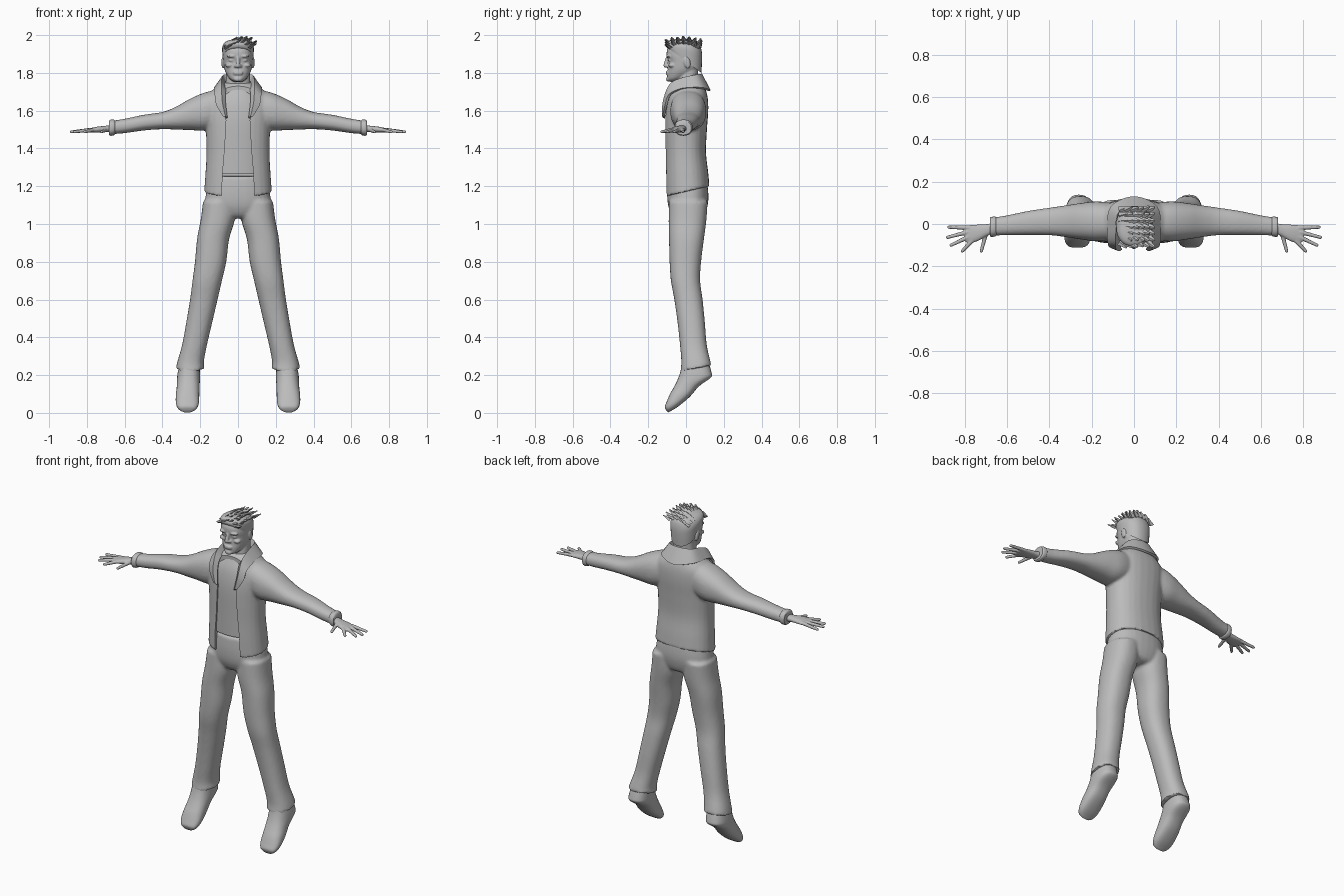
import bpy, bmesh, math, random
from mathutils import Vector, Matrix

if "Cube" in bpy.data.objects:
    bpy.data.objects.remove(bpy.data.objects["Cube"])
random.seed(4)

grey = bpy.data.materials.new("plain_grey")
grey.use_nodes = True
grey.diffuse_color = (0.5, 0.5, 0.5, 1)
grey.node_tree.nodes["Principled BSDF"].inputs["Base Color"].default_value = (0.5, 0.5, 0.5, 1)


def spline(rows, steps=4):
    """Catmull-Rom interpolation of rows of numbers."""
    out = []
    last = len(rows) - 1
    for i in range(last):
        a, b, c, d = (rows[max(0, min(last, i + k))] for k in (-1, 0, 1, 2))
        for s in range(steps):
            t = s / steps
            out.append([q + 0.5 * t * (r - p + t * (2*p - 5*q + 4*r - e + t * (3*(q - r) + e - p)))
                        for p, q, r, e in zip(a, b, c, d)])
    return out + [list(rows[-1])]


def loft(bm, rows, across="x", flip=1, sides=28, power=2.3):
    """Skin closed rings. across x: (x, front y, z, back y, z, half width);
    across y: (x, y, top z, bottom z, half width)."""
    def bend(s):
        return math.copysign(abs(s) ** (2 / power), s)
    rings = []
    for r in spline(rows):
        if across == "x":
            x, fy, fz, by, bz, w = r
            c, u, v = Vector((x, (fy + by) / 2, (fz + bz) / 2)), Vector((0, (fy - by) / 2, (fz - bz) / 2)), Vector((w, 0, 0))
        else:
            x, y, top, low, w = r
            c, u, v = Vector((x, y, (top + low) / 2)), Vector((0, 0, (top - low) / 2)), Vector((0, w, 0))
        ring = []
        for k in range(sides):
            a = math.tau * k / sides
            p = c + u * bend(math.cos(a)) + v * bend(math.sin(a))
            ring.append(bm.verts.new((p.x * flip, p.y, p.z)))
        rings.append(ring)
    for a, b in zip(rings, rings[1:]):
        for k in range(sides):
            bm.faces.new((a[k], a[k - 1], b[k - 1], b[k]))
    bm.faces.new(rings[0])
    bm.faces.new(rings[-1])


def ball(bm, pos, size, tilt=0):
    m = Matrix.Translation(pos) @ Matrix.Rotation(tilt, 4, "X") @ Matrix.Diagonal((*size, 1))
    bmesh.ops.create_uvsphere(bm, u_segments=16, v_segments=10, radius=1, matrix=m)


def rod(bm, a, b, r1, r2, sides=10, flat=1):
    a, b = Vector(a), Vector(b)
    turn = (b - a).to_track_quat("Z", "Y").to_matrix().to_4x4()
    m = Matrix.Translation((a + b) / 2) @ turn @ Matrix.Diagonal((1, flat, 1, 1))
    bmesh.ops.create_cone(bm, cap_ends=True, segments=sides, radius1=r1, radius2=r2,
                          depth=(b - a).length, matrix=m)


def finish(name, bm, voxel=0, smooth=4, cutter=None, thick=0, angle=40):
    bmesh.ops.recalc_face_normals(bm, faces=bm.faces)
    mesh = bpy.data.meshes.new(name)
    bm.to_mesh(mesh)
    bm.free()
    ob = bpy.data.objects.new(name, mesh)
    bpy.context.scene.collection.objects.link(ob)
    if voxel:
        m = ob.modifiers.new("fuse", "REMESH")
        m.mode, m.voxel_size = "VOXEL", voxel
        m = ob.modifiers.new("relax", "SMOOTH")
        m.factor, m.iterations = 0.5, smooth
    if cutter:
        m = ob.modifiers.new("opening", "BOOLEAN")
        m.operation, m.solver, m.object = "DIFFERENCE", "EXACT", cutter
    if thick:
        m = ob.modifiers.new("cloth", "SOLIDIFY")
        m.thickness, m.offset = thick, 0
    if ob.modifiers:
        dg = bpy.context.evaluated_depsgraph_get()
        baked = bpy.data.meshes.new_from_object(ob.evaluated_get(dg))
        ob.modifiers.clear()
        ob.data = baked
    ob.data.materials.clear()
    ob.data.materials.append(grey)
    for o in bpy.context.selected_objects:
        o.select_set(False)
    ob.select_set(True)
    bpy.context.view_layer.objects.active = ob
    bpy.ops.object.shade_smooth_by_angle(angle=math.radians(angle))
    return ob


# Trousers: pelvis and both legs fused
bm = bmesh.new()
loft(bm, [(0, -.095, 1.25, .10, 1.27, .15), (0, -.1, 1.17, .115, 1.2, .165),
          (0, -.095, 1.1, .118, 1.12, .172), (0, -.075, 1.05, .1, 1.05, .13),
          (0, -.05, 1.03, .07, 1.03, .07)])
leg = [(.1, -.09, 1.12, .115, 1.12, .085), (.108, -.092, 1.02, .108, 1.02, .09),
       (.132, -.09, .92, .095, .92, .085), (.145, -.087, .8, .08, .8, .083),
       (.163, -.08, .7, .075, .7, .078), (.181, -.062, .6, .088, .6, .073),
       (.205, -.045, .48, .1, .48, .069), (.23, -.032, .36, .11, .36, .066),
       (.25, -.025, .27, .128, .28, .07), (.253, -.03, .22, .135, .25, .076)]
for s in (1, -1):
    loft(bm, leg, flip=s)
finish("trousers", bm, voxel=.009)

# Shoes, toes pointing down
shoe = [(.255, -.02, .28, .115, .28, .05), (.26, -.028, .225, .135, .215, .058),
        (.262, -.045, .175, .132, .187, .061), (.264, -.065, .135, .07, .142, .06),
        (.267, -.085, .1, .02, .085, .062), (.268, -.102, .06, -.04, .035, .06),
        (.268, -.112, .033, -.08, .01, .046), (.268, -.105, .013, -.095, .002, .022)]
for s, side in ((1, "left"), (-1, "right")):
    bm = bmesh.new()
    loft(bm, shoe, flip=s, power=2.5)
    finish(side + "_shoe", bm)

# Shirt under the jacket
bm = bmesh.new()
loft(bm, [(0, -.106, 1.265, .09, 1.28, .145), (0, -.107, 1.4, .09, 1.4, .145),
          (0, -.107, 1.55, .09, 1.55, .15), (0, -.092, 1.65, .09, 1.66, .13),
          (0, -.066, 1.71, .08, 1.72, .085)])
finish("shirt", bm)

# Wedge that opens the jacket front
bm = bmesh.new()
edge = [(.085, 1.1), (.083, 1.25), (.07, 1.4), (.062, 1.55), (.08, 1.66), (.09, 1.8)]
outline = [(x, z) for x, z in edge] + [(-x, z) for x, z in reversed(edge)]
face = bm.faces.new([bm.verts.new((x, -.2, z)) for x, z in outline])
ext = bmesh.ops.extrude_face_region(bm, geom=[face])
bmesh.ops.translate(bm, vec=(0, .135, 0), verts=[v for v in ext["geom"] if isinstance(v, bmesh.types.BMVert)])
opening = finish("opening_cutter", bm)
opening.hide_render = True

# Jacket body with sleeves
bm = bmesh.new()
loft(bm, [(0, -.112, 1.145, .124, 1.2, .179), (0, -.114, 1.25, .118, 1.27, .173),
          (0, -.114, 1.36, .106, 1.38, .167), (0, -.116, 1.48, .111, 1.5, .17),
          (0, -.113, 1.58, .118, 1.6, .18), (0, -.1, 1.66, .115, 1.67, .175),
          (0, -.077, 1.715, .1, 1.72, .125), (0, -.05, 1.745, .075, 1.755, .075)])
sleeve = [(.08, .01, 1.715, 1.52, .085), (.17, .012, 1.698, 1.495, .095),
          (.25, .013, 1.665, 1.497, .086), (.33, .013, 1.62, 1.5, .074),
          (.4, .012, 1.593, 1.502, .065), (.5, .005, 1.578, 1.495, .057),
          (.6, -.006, 1.557, 1.481, .047), (.665, -.012, 1.547, 1.476, .043)]
for s in (1, -1):
    loft(bm, sleeve, across="y", flip=s)
finish("jacket", bm, voxel=.008, cutter=opening)
bpy.data.objects.remove(opening)

# Cuffs and hands
cuff = [(.65, -.012, 1.546, 1.477, .041), (.657, -.012, 1.552, 1.47, .047),
        (.675, -.014, 1.552, 1.467, .047), (.682, -.014, 1.546, 1.472, .042)]
palm = [(.66, -.018, 1.525, 1.485, .024), (.7, -.03, 1.52, 1.486, .029),
        (.74, -.042, 1.516, 1.484, .039), (.78, -.048, 1.508, 1.485, .042),
        (.8, -.05, 1.503, 1.489, .032)]
fingers = [((.775, -.018), (.876, -.015)), ((.785, -.038), (.882, -.063)),
           ((.78, -.06), (.865, -.1)), ((.765, -.078), (.812, -.128)),
           ((.7, -.045), (.722, -.128))]
for s, side in ((1, "left"), (-1, "right")):
    bm = bmesh.new()
    loft(bm, cuff, across="y", flip=s)
    finish(side + "_cuff", bm)
    bm = bmesh.new()
    loft(bm, palm, across="y", flip=s)
    for (ax, ay), (bx, by) in fingers:
        tip = (bx * s, by, 1.488)
        rod(bm, (ax * s, ay, 1.498), tip, .011, .008)
        ball(bm, tip, (.008, .008, .008))
    finish(side + "_hand", bm, voxel=.0035, smooth=3)

# Folded collar: inner edge, ridge and outer edge at each station
half = [(.06, -.116, 1.56, .068, -.122, 1.57, .076, -.118, 1.57),
        (.07, -.1, 1.64, .085, -.116, 1.65, .112, -.105, 1.63),
        (.07, -.078, 1.7, .088, -.083, 1.735, .12, -.085, 1.685),
        (.07, -.02, 1.73, .085, -.02, 1.768, .122, -.02, 1.715),
        (.06, .05, 1.745, .072, .058, 1.785, .105, .08, 1.72),
        (0, .075, 1.745, 0, .085, 1.79, 0, .125, 1.705)]
mirrored = [[-v if k % 3 == 0 else v for k, v in enumerate(r)] for r in reversed(half[:-1])]
bm = bmesh.new()
strips = []
for r in spline(half + mirrored, 5):
    strips.append([bm.verts.new(r[k:k + 3]) for k in (0, 3, 6)])
for a, b in zip(strips, strips[1:]):
    for k in (0, 1):
        bm.faces.new((a[k], a[k + 1], b[k + 1], b[k]))
finish("collar", bm, thick=.013, angle=60)

# Head: skull, neck and features fused
bm = bmesh.new()
loft(bm, [(0, -.075, 1.75, .03, 1.785, .034), (0, -.097, 1.762, .045, 1.795, .05),
          (0, -.099, 1.79, .06, 1.81, .064), (0, -.096, 1.82, .07, 1.83, .073),
          (0, -.094, 1.86, .076, 1.86, .078), (0, -.103, 1.895, .078, 1.89, .079),
          (0, -.096, 1.93, .075, 1.925, .076), (0, -.06, 1.962, .05, 1.955, .055),
          (0, -.02, 1.972, .02, 1.97, .02)])
loft(bm, [(0, -.055, 1.66, .075, 1.68, .072), (0, -.05, 1.74, .065, 1.75, .066),
          (0, -.04, 1.8, .065, 1.82, .062)])
rod(bm, (0, -.098, 1.885), (0, -.108, 1.84), .008, .012)
ball(bm, (0, -.107, 1.836), (.014, .012, .009))
ball(bm, (0, -.092, 1.767), (.024, .014, .014))
for z in (1.804, 1.795):
    ball(bm, (0, -.1, z), (.026, .008, .006))
for s in (1, -1):
    ball(bm, (s * .014, -.1, 1.836), (.008, .009, .007))
    ball(bm, (s * .034, -.09, 1.888), (.026, .016, .008))
    ball(bm, (s * .033, -.086, 1.866), (.016, .009, .007))
    ball(bm, (s * .046, -.074, 1.84), (.022, .02, .012))
    ball(bm, (s * .08, .005, 1.855), (.008, .017, .032), .25)
finish("head", bm, voxel=.0045, smooth=3)

# Hair cap and swept tufts
bm = bmesh.new()
loft(bm, [(0, -.103, 1.937, .081, 1.8, .079), (0, -.107, 1.95, .085, 1.86, .083),
          (0, -.1, 1.965, .084, 1.91, .083), (0, -.08, 1.974, .07, 1.95, .066),
          (0, -.04, 1.98, .03, 1.974, .03)])
finish("hair_cap", bm)
bm = bmesh.new()
for j in range(7):
    for i in range(6):
        x, y = -.068 + .026 * i, -.085 + .025 * j
        z = 1.972 - 5 * x * x - 3 * (y + .01) ** 2
        way = Vector((.7 + .3 * random.random(), -.6 + .16 * j, .3 + .45 * random.random()))
        way.normalize()
        rod(bm, (x, y, z), Vector((x, y, z)) + way * .046, .018, .005, 4, .5)
for v in bm.verts:
    v.co.z = min(v.co.z, 2)
    v.co.x = min(v.co.x, .1)
finish("hair_tufts", bm, angle=20)
